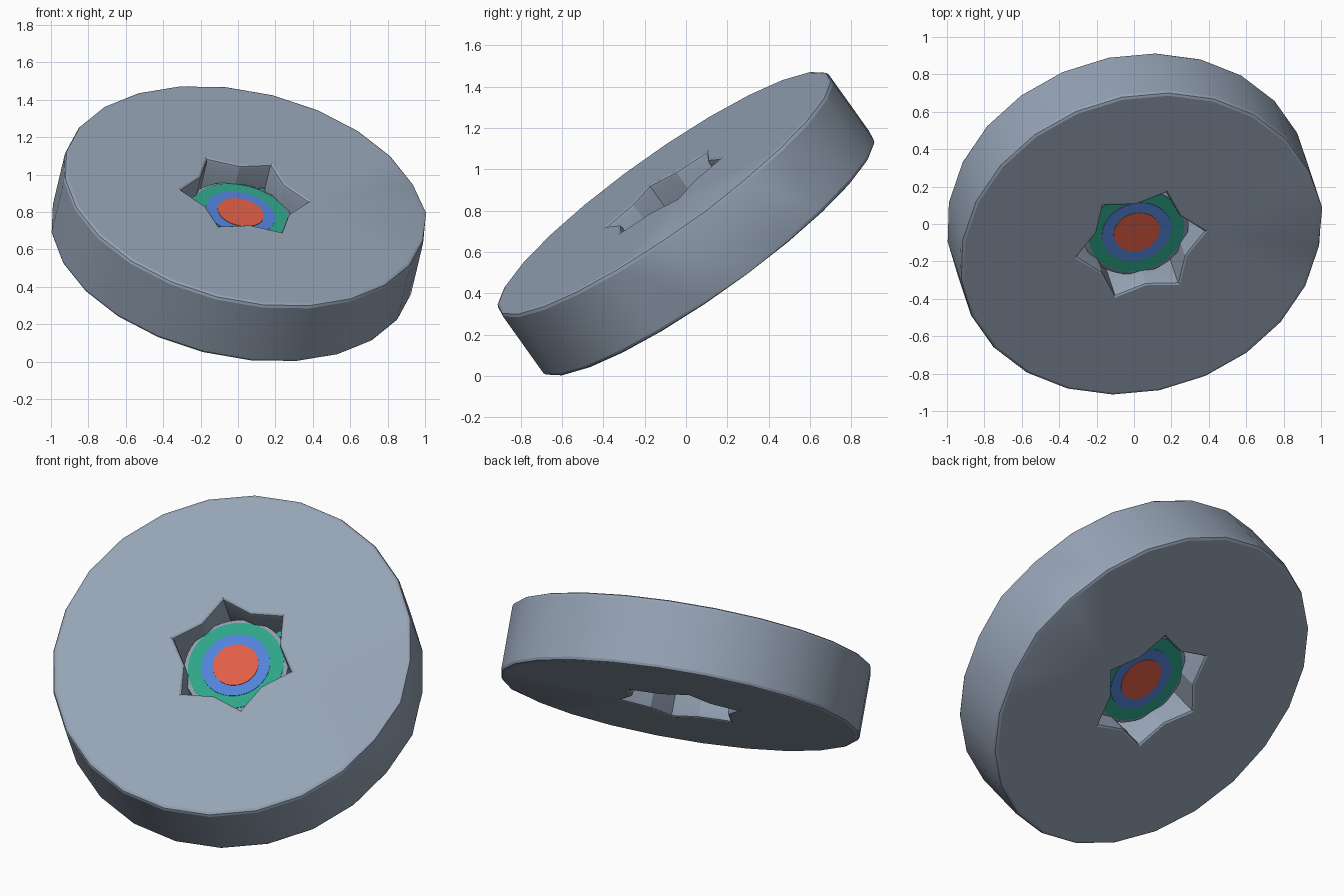
import bpy, bmesh, math
from mathutils import Matrix, Vector

cube = bpy.data.objects.get("Cube")
if cube:
    bpy.data.objects.remove(cube, do_unlink=True)

# Tilted frame shared by every part: local z is the wheel's axis
axis = Vector((0.19, -0.57, 0.80)).normalized()
side = Vector((0.973, 0.2, -0.1))
side = (side - axis * side.dot(axis)).normalized()
up = axis.cross(side)
frame = Matrix((side, up, axis)).transposed().to_4x4()
frame.translation = (0, 0, 0.737)


def material(name, rgb):
    m = bpy.data.materials.new(name)
    m.use_nodes = True
    m.diffuse_color = (*rgb, 1)
    m.node_tree.nodes["Principled BSDF"].inputs["Base Color"].default_value = (*rgb, 1)
    return m


slate = material("slate grey", (0.30, 0.365, 0.46))
red = material("coral red", (0.74, 0.11, 0.06))
blue = material("mid blue", (0.084, 0.223, 0.68))
green = material("sea green", (0.027, 0.37, 0.25))


def finish(bm, name, mat):
    bmesh.ops.recalc_face_normals(bm, faces=bm.faces)
    mesh = bpy.data.meshes.new(name)
    bm.to_mesh(mesh)
    bm.free()
    mesh.materials.append(mat)
    obj = bpy.data.objects.new(name, mesh)
    obj.matrix_world = frame
    bpy.context.collection.objects.link(obj)
    bpy.ops.object.select_all(action='DESELECT')
    obj.select_set(True)
    bpy.context.view_layer.objects.active = obj
    bpy.ops.object.shade_smooth_by_angle(angle=math.radians(20))


def ring(bm, radii, z):
    n = len(radii)
    return [bm.verts.new((r * math.cos(math.tau * i / n), r * math.sin(math.tau * i / n), z))
            for i, r in enumerate(radii)]


def skin(bm, loops):
    for a, b in zip(loops, loops[1:]):
        for i in range(len(a)):
            j = (i + 1) % len(a)
            bm.faces.new((a[i], a[j], b[j], b[i]))


def loop_edges(bm, loop):
    return [bm.edges.get((loop[i - 1], loop[i])) for i in range(len(loop))]


# Wheel: rounded 24-sided rim with a six-pointed star hole
RADIUS, HALF, SIDES = 0.987, 0.191, 24
steps = [(0.02, 0), (0.006, 0.006), (0, 0.02)]
levels = [(d, HALF - h) for d, h in steps]
levels += [(d, -z) for d, z in reversed(levels)]

bm = bmesh.new()
outer, inner = [], []
for inset, z in levels:
    radii = [RADIUS - inset] * SIDES
    if inset < 0.01:
        radii[0] = RADIUS + 0.008      # small unrounded seam corner
    outer.append(ring(bm, radii, z))
    inner.append(ring(bm, [0.345 + inset, 0.262 + inset * 0.6] * 6, z))
skin(bm, outer)
skin(bm, inner)
for k in (0, -1):
    bmesh.ops.triangle_fill(bm, use_beauty=True,
                            edges=loop_edges(bm, outer[k]) + loop_edges(bm, inner[k]))
finish(bm, "star_hole_wheel", slate)


# Target stack held in the hole, showing on both sides
def disc(name, radius, half, mat, chamfer=0.0, centre=(0, 0)):
    bm = bmesh.new()
    profile = [(radius - chamfer, half), (radius, half - max(chamfer, 0.002) * 0.4)]
    profile += [(r, -z) for r, z in reversed(profile)]
    loops = [ring(bm, [r] * 48, z) for r, z in profile]
    skin(bm, loops)
    bm.faces.new(loops[0])
    bm.faces.new(loops[-1])
    bmesh.ops.translate(bm, verts=bm.verts, vec=(*centre, 0))
    finish(bm, name, mat)


disc("hub_disc", 0.285, 0.068, slate, chamfer=0.02)
disc("outer_target_ring", 0.262, 0.071, green)
disc("middle_target_ring", 0.188, 0.074, blue)
disc("target_centre", 0.125, 0.077, red)

# Small coloured pins in two star points
for name, turn, mat in (("red_pin", 0, red), ("green_pin", 60, green)):
    a = math.radians(turn)
    disc(name, 0.018, 0.05, mat, centre=(0.3 * math.cos(a), 0.3 * math.sin(a)))
